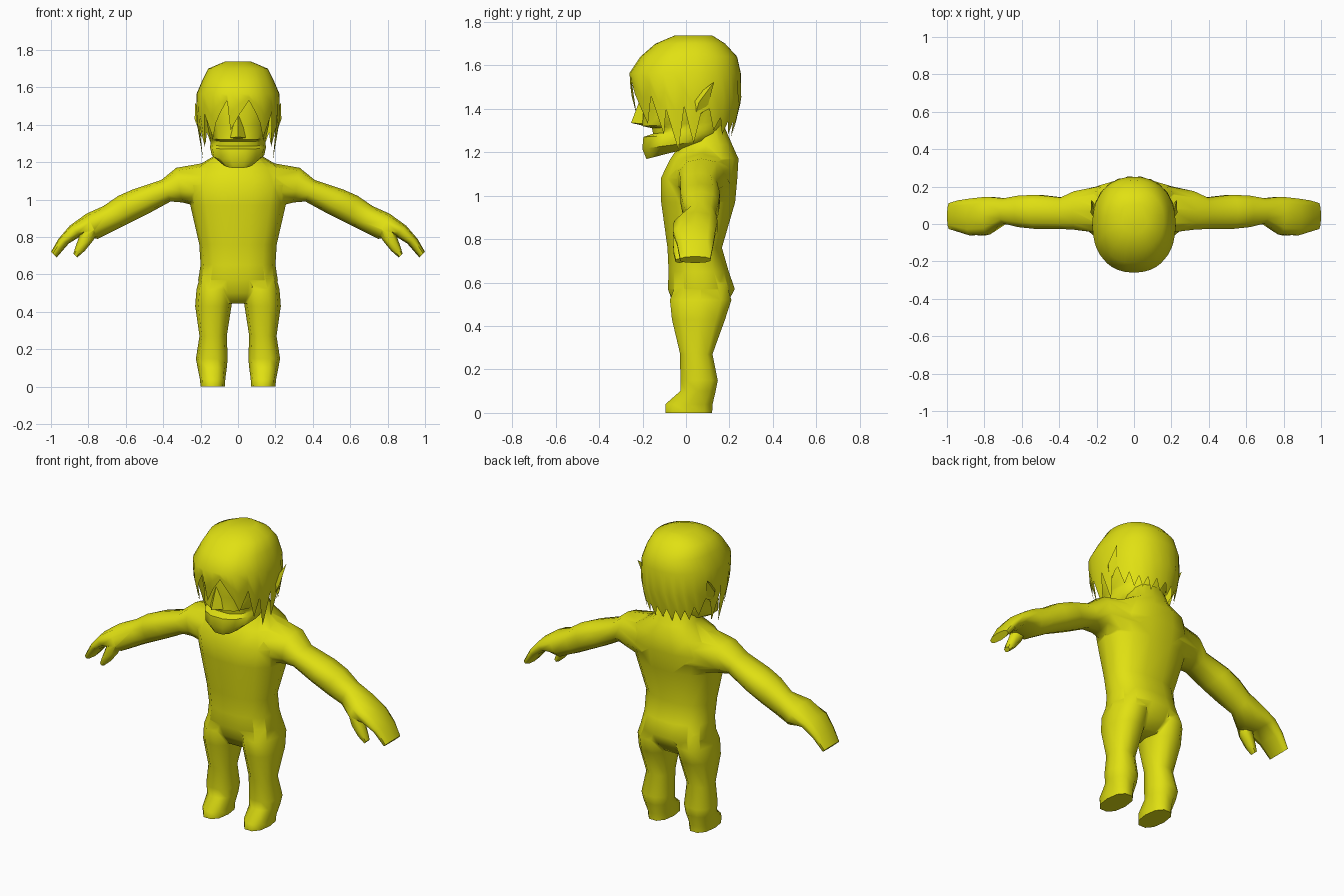
import bpy, bmesh, math
from mathutils import Vector as V

if "Cube" in bpy.data.objects:
    bpy.data.objects.remove(bpy.data.objects["Cube"])

skin = bpy.data.materials.new("yellow")
skin.diffuse_color = (0.75, 0.75, 0.006, 1)
skin.use_nodes = True
skin.node_tree.nodes["Principled BSDF"].inputs["Base Color"].default_value = skin.diffuse_color


def finish(name, bm):
    bmesh.ops.recalc_face_normals(bm, faces=bm.faces)
    me = bpy.data.meshes.new(name)
    bm.to_mesh(me)
    bm.free()
    me.materials.append(skin)
    ob = bpy.data.objects.new(name, me)
    bpy.context.collection.objects.link(ob)
    return ob


def smooth(ob, deg=50):
    bpy.ops.object.select_all(action='DESELECT')
    ob.select_set(True)
    bpy.context.view_layer.objects.active = ob
    bpy.ops.object.shade_smooth_by_angle(angle=math.radians(deg))


def soft(t, p):
    return math.copysign(abs(t) ** p, t)


def bridge(bm, rings, close_end=True):
    n = len(rings[0])
    for r0, r1 in zip(rings, rings[1:]):
        for i in range(n):
            j = (i + 1) % n
            bm.faces.new((r0[i], r0[j], r1[j], r1[i]))
    bm.faces.new(rings[0])
    if close_end:
        bm.faces.new(rings[-1])


def loft(name, sections, n=12, p=0.85):
    """sections: (centre, half axis a, half axis b)"""
    bm = bmesh.new()
    rings = []
    for c, a, b in sections:
        ring = []
        for i in range(n):
            t = 2 * math.pi * i / n
            ring.append(bm.verts.new(c + a * soft(math.cos(t), p) + b * soft(math.sin(t), p)))
        rings.append(ring)
    bridge(bm, rings)
    return finish(name, bm)


def upright(z, rx, yf, yb, cx=0, zb=None):
    zb = z if zb is None else zb
    return (V((cx, (yf + yb) / 2, (z + zb) / 2)), V((rx, 0, 0)),
            V((0, (yb - yf) / 2, (zb - z) / 2)))


def limb(s, x0, z0, x1, z1, ya, yb):
    """section through a top point, a bottom point and a depth range"""
    return (V((s * (x0 + x1) / 2, (ya + yb) / 2, (z0 + z1) / 2)),
            V((s * (x0 - x1) / 2, 0, (z0 - z1) / 2)), V((0, (yb - ya) / 2, 0)))


def hull(name, pts):
    bm = bmesh.new()
    for q in pts:
        bm.verts.new(q)
    bmesh.ops.convex_hull(bm, input=bm.verts)
    return finish(name, bm)


# Torso with neck
body = loft("body", [upright(*r) for r in (
    (.445, .12, -.03, .14), (.50, .19, -.06, .19), (.57, .213, -.087, .228),
    (.65, .20, -.083, .20), (.76, .207, -.088, .168), (.97, .255, -.118, .23),
    (1.08, .28, -.12, .24), (1.17, .235, -.075, .245), (1.235, .125, -.03, .215),
    (1.36, .10, -.01, .16))], n=14)

# Legs, arms and thumbs
LEG = ((.60, .09, -.05, .19, .11), (.52, .10, -.08, .215, .122), (.43, .097, -.07, .185, .132),
       (.27, .073, -.03, .125, .133), (.15, .085, -.03, .15, .14), (.10, .078, -.03, .14, .138),
       (.04, .068, -.10, .127, .136), (0, .065, -.10, .125, .135))
ARM = ((.10, 1.21, .16, .95, -.06, .22), (.33, 1.17, .30, .985, -.035, .18),
       (.41, 1.105, .36, .99, -.03, .145), (.56, 1.055, .47, .93, -.03, .16),
       (.64, 1.02, .58, .875, -.02, .155), (.72, .965, .66, .835, 0, .14),
       (.81, .925, .75, .79, -.06, .15), (.90, .86, .84, .805, -.065, .14),
       (.96, .79, .905, .765, -.045, .13), (1.0, .72, .97, .69, -.03, .115))
THUMB = ((.83, .87, .75, .83, -.06, .02), (.85, .80, .775, .78, -.065, .01),
         (.87, .745, .82, .725, -.06, 0), (.88, .71, .86, .69, -.05, -.01))
parts = []
for s in (-1, 1):
    parts.append(loft("leg", [upright(z, r, f, b, s * x) for z, r, f, b, x in LEG], n=10))
    parts.append(loft("arm", [limb(s, *r) for r in ARM], n=10))
    parts.append(loft("thumb", [limb(s, *r) for r in THUMB], n=6))

# Weld the limbs to the torso
for part in parts:
    bpy.context.view_layer.objects.active = body
    m = body.modifiers.new("weld", 'BOOLEAN')
    m.operation, m.solver, m.object = 'UNION', 'EXACT', part
    bpy.ops.object.modifier_apply(modifier=m.name)
    bpy.data.objects.remove(part)
smooth(body, 65)

# Head with open mouth groove
head = loft("head", [upright(z, r, f, b, 0, zb) for z, r, f, b, zb in (
    (1.168, .085, -.185, .06, 1.23), (1.215, .14, -.205, .14, 1.26),
    (1.27, .15, -.20, .17, 1.29), (1.285, .147, -.155, .17, 1.31),
    (1.31, .147, -.16, .18, 1.33), (1.32, .15, -.205, .18, 1.34),
    (1.40, .165, -.20, .20, 1.40), (1.48, .175, -.215, .20, 1.48),
    (1.57, .17, -.20, .20, 1.57))], n=14)
smooth(head, 40)

# Nose and pointed ears
nose = hull("nose", [(0, -.205, 1.46), (0, -.253, 1.335), (.05, -.19, 1.33),
                     (-.05, -.19, 1.33), (0, -.19, 1.32)])
smooth(nose, 30)
for s, side in ((-1, "left"), (1, "right")):
    ear = hull(side + "_ear", [(s * x, y, z) for x, y, z in (
        (.195, .03, 1.33), (.205, .02, 1.44), (.205, .10, 1.41),
        (.232, .06, 1.43), (.228, .13, 1.525))])
    smooth(ear, 40)

# Hair: a dome whose hem zigzags into strands
PROFILE = ((1.738, .07, -.05, .12), (1.70, .16, -.14, .18), (1.64, .19, -.21, .235),
           (1.565, .222, -.26, .252), (1.48, .224, -.255, .262), (1.40, .22, -.238, .245),
           (1.30, .20, -.21, .22), (1.18, .185, -.18, .19))
SIDE_HEM = ((13, 1.53), (22, 1.47), (30, 1.41), (38, 1.33), (52, 1.46), (62, 1.28), (69, 1.40),
            (80, 1.21), (88, 1.41), (97, 1.24), (104, 1.38), (113, 1.40), (122, 1.30), (130, 1.36),
            (138, 1.28), (145, 1.34), (152, 1.28), (159, 1.34), (166, 1.27), (173, 1.34))


def dome(deg, z):
    for lo, hi in zip(PROFILE[1:], PROFILE):
        if z >= lo[0]:
            break
    t = (z - lo[0]) / (hi[0] - lo[0])
    rx, yf, yb = (a + (b - a) * t for a, b in zip(lo[1:], hi[1:]))
    a = math.radians(deg)
    mid = (yf + yb) / 2
    return V((rx * soft(math.sin(a), .9), mid - (yb - yf) / 2 * soft(math.cos(a), .9), z))


hem = ([(-d, z) for d, z in reversed(SIDE_HEM)] + [(-9, 1.37), (2, 1.46)]
       + list(SIDE_HEM) + [(180, 1.28)])
bm = bmesh.new()
rings = [[bm.verts.new(dome(d, r[0])) for d, _ in hem] for r in PROFILE[:4]]
for f in (.5, 1):
    rings.append([bm.verts.new(dome(d, 1.565 + (z - 1.565) * f)) for d, z in hem])
bridge(bm, rings, close_end=False)
smooth(finish("hair", bm), 60)
